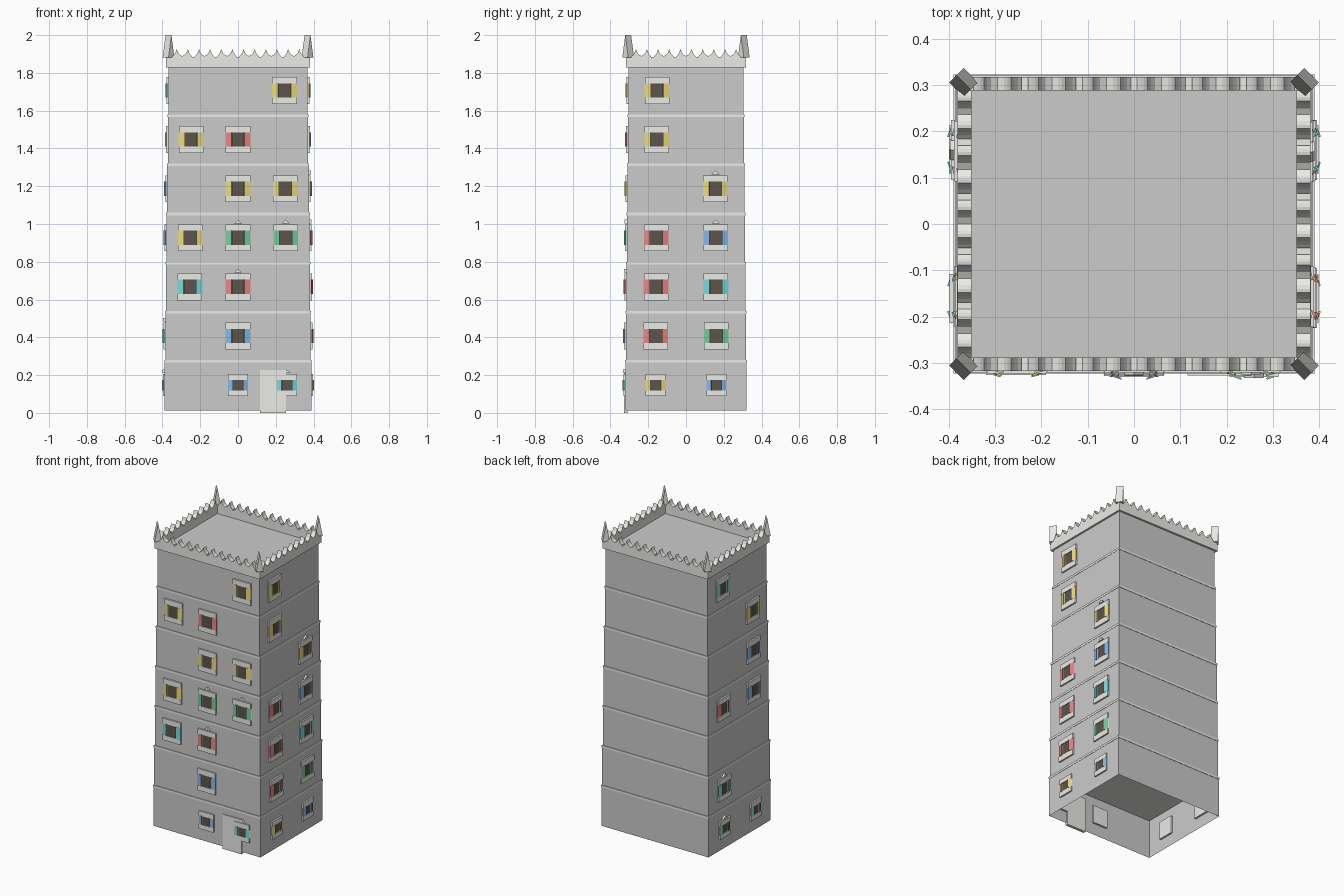
import bpy, bmesh
from math import radians, atan2, hypot
from mathutils import Matrix, Vector

if "Cube" in bpy.data.objects:
    bpy.data.objects.remove(bpy.data.objects["Cube"])

COLORS = {
    "stone": (0.83, 0.84, 0.80), "dark": (0.11, 0.09, 0.07),
    "yellow": (0.83, 0.70, 0.22), "red": (0.78, 0.24, 0.24),
    "blue": (0.24, 0.48, 0.78), "green": (0.20, 0.58, 0.34),
    "teal": (0.20, 0.68, 0.70),
}
parts = {}


def prism(part, pts, y0, y1, M):
    """Extrude an (x, z) profile from y0 to y1 into the named part."""
    bm = parts.setdefault(part, bmesh.new())
    a = [bm.verts.new(M @ Vector((x, y0, z))) for x, z in pts]
    b = [bm.verts.new(M @ Vector((x, y1, z))) for x, z in pts]
    bm.faces.new(a)
    bm.faces.new(b[::-1])
    n = len(pts)
    for i in range(n):
        j = (i + 1) % n
        bm.faces.new((a[j], a[i], b[i], b[j]))


def box(part, x0, x1, y0, y1, z0, z1, M=Matrix()):
    prism(part, [(x0, z0), (x1, z0), (x1, z1), (x0, z1)], y0, y1, M)


# Storeys, each a little smaller than the one below, with string courses
HX, HY, Z0, STEP = 0.388, 0.321, 0.013, 0.26


def scale(i):
    return 1 - 0.0083 * i


for i in range(7):
    x, y, z = HX * scale(i), HY * scale(i), Z0 + STEP * i
    box("storeys", -x, x, -y, y, z, z + STEP)
    if i:
        x, y = x + 0.005, y + 0.005
        box("string_courses", -x, x, -y, y, z - 0.007, z + 0.007)
bm = parts["storeys"]
bmesh.ops.recalc_face_normals(bm, faces=bm.faces)
bmesh.ops.delete(bm, geom=[f for f in bm.faces if f.normal.z < -0.9], context='FACES_ONLY')

# Wall frames: local x runs along the wall, local -y points outwards
ANGLE = {"front": 0, "right": 90, "back": 180, "left": -90}


def wall(side, i, u=0, z=0):
    d = (HY if side in ("front", "back") else HX) * scale(i)
    return Matrix.Rotation(radians(ANGLE[side]), 4, 'Z') @ Matrix.Translation((u * scale(i), -d, z))


def window(side, i, u, color, pediment):
    M = wall(side, i, u, Z0 + STEP * i + 0.134)
    w, h, gw, gh = (0.053, 0.058, 0.027, 0.028) if i == 0 else (0.065, 0.071, 0.033, 0.038)
    # frame, lintel, sill and dark opening
    box("window_frames", -w, w, -0.003, 0.012, -h, h, M)
    box("window_frames", -w, w, -0.010, 0, gh, h, M)
    box("window_frames", -w, w, -0.010, 0, -h, -gh, M)
    box("window_openings", -gw, gw, -0.006, 0, -gh, gh, M)
    # pair of slanted shutters
    half = hypot(w - gw, 0.009) / 2
    for s in (-1, 1):
        S = M @ Matrix.Translation((s * (w + gw) / 2, -0.009, 0)) @ \
            Matrix.Rotation(s * atan2(0.009, w - gw), 4, 'Z')
        box("shutters_" + color, -half, half, -0.002, 0.002, -gh, gh, S)
    if pediment:
        b = h + 0.005
        prism("pediments", [(-0.021, b), (0.021, b), (0, b + 0.02)], -0.012, 0.002, M)


# Storey, position along wall, shutter colour, pediment
A, B = 0.259, 0.161
LAYOUT = {
    "front": [(0, 0, "blue", 0), (0, A, "teal", 1), (1, 0, "blue", 0), (2, -A, "teal", 0),
              (2, 0, "red", 1), (3, -A, "yellow", 0), (3, 0, "green", 1), (3, A, "green", 1),
              (4, 0, "yellow", 0), (4, A, "yellow", 0), (5, -A, "yellow", 0), (5, 0, "red", 0),
              (6, A, "yellow", 0)],
    "right": [(0, -B, "yellow", 0), (0, B, "blue", 0), (1, -B, "red", 0), (1, B, "green", 0),
              (2, -B, "red", 0), (2, B, "teal", 0), (3, -B, "red", 0), (3, B, "blue", 1),
              (4, B, "yellow", 1), (5, -B, "yellow", 0), (6, -B, "yellow", 0)],
    "left": [(0, -B, "green", 1), (0, B, "teal", 0), (1, -B, "teal", 1), (3, -B, "red", 0),
             (3, B, "blue", 0), (4, B, "blue", 0), (5, B, "yellow", 0), (6, -B, "teal", 0)],
}
for side, rows in LAYOUT.items():
    for i, u, color, ped in rows:
        window(side, i, u, color, ped)

# Door panel beside the ground-floor window
box("door", 0.116, 0.254, -0.006, 0.012, 0, 0.226, wall("front", 0))

# Parapet with forked merlons
TOP, PX, PY, T = Z0 + 7 * STEP, 0.381, 0.318, 0.030
RIM, PITCH = TOP + 0.05, 0.118
HORN = [(-0.052, -0.005), (-0.052, 0.004), (-0.044, 0.012), (-0.037, 0.022), (-0.0295, 0.043),
        (-0.022, 0.024), (-0.014, 0.014), (0, 0.006)]
MERLON = HORN + [(-x, z) for x, z in HORN[-2::-1]]
for side, ang in ANGLE.items():
    long = side in ("front", "back")
    half, d, n = (PX, PY, 6) if long else (PY - T, PX, 5)
    M = Matrix.Rotation(radians(ang), 4, 'Z')
    box("parapet", -half, half, -d, -d + T, TOP - 0.004, RIM, M)
    for k in range(n):
        c = (k - (n - 1) / 2) * PITCH
        prism("merlons", [(c + x, RIM + z) for x, z in MERLON], -d, -d + T, M)

# Wedge-shaped corner pinnacles, all ridged along the same diagonal
for sx in (-1, 1):
    for sy in (-1, 1):
        M = Matrix.Translation((sx * 0.368, sy * 0.306, 0)) @ Matrix.Rotation(radians(45), 4, 'Z')
        prism("corner_pinnacles", [(-0.022, RIM - 0.002), (0.022, RIM - 0.002), (0, 2.0)],
              -0.022, 0.022, M)

# Turn the collected parts into objects
mats = {}
for name, bm in parts.items():
    bmesh.ops.recalc_face_normals(bm, faces=bm.faces)
    me = bpy.data.meshes.new(name)
    bm.to_mesh(me)
    bm.free()
    bpy.context.collection.objects.link(bpy.data.objects.new(name, me))
    if name == "storeys":
        continue
    key = "dark" if name == "window_openings" else name.split("_")[-1]
    key = key if key in COLORS else "stone"
    if key not in mats:
        mats[key] = bpy.data.materials.new(key)
        mats[key].diffuse_color = (*COLORS[key], 1)
    me.materials.append(mats[key])

for m in bpy.data.materials:
    if m.users and not m.is_grease_pencil:
        m.use_nodes = True
        m.node_tree.nodes["Principled BSDF"].inputs["Base Color"].default_value = m.diffuse_color
